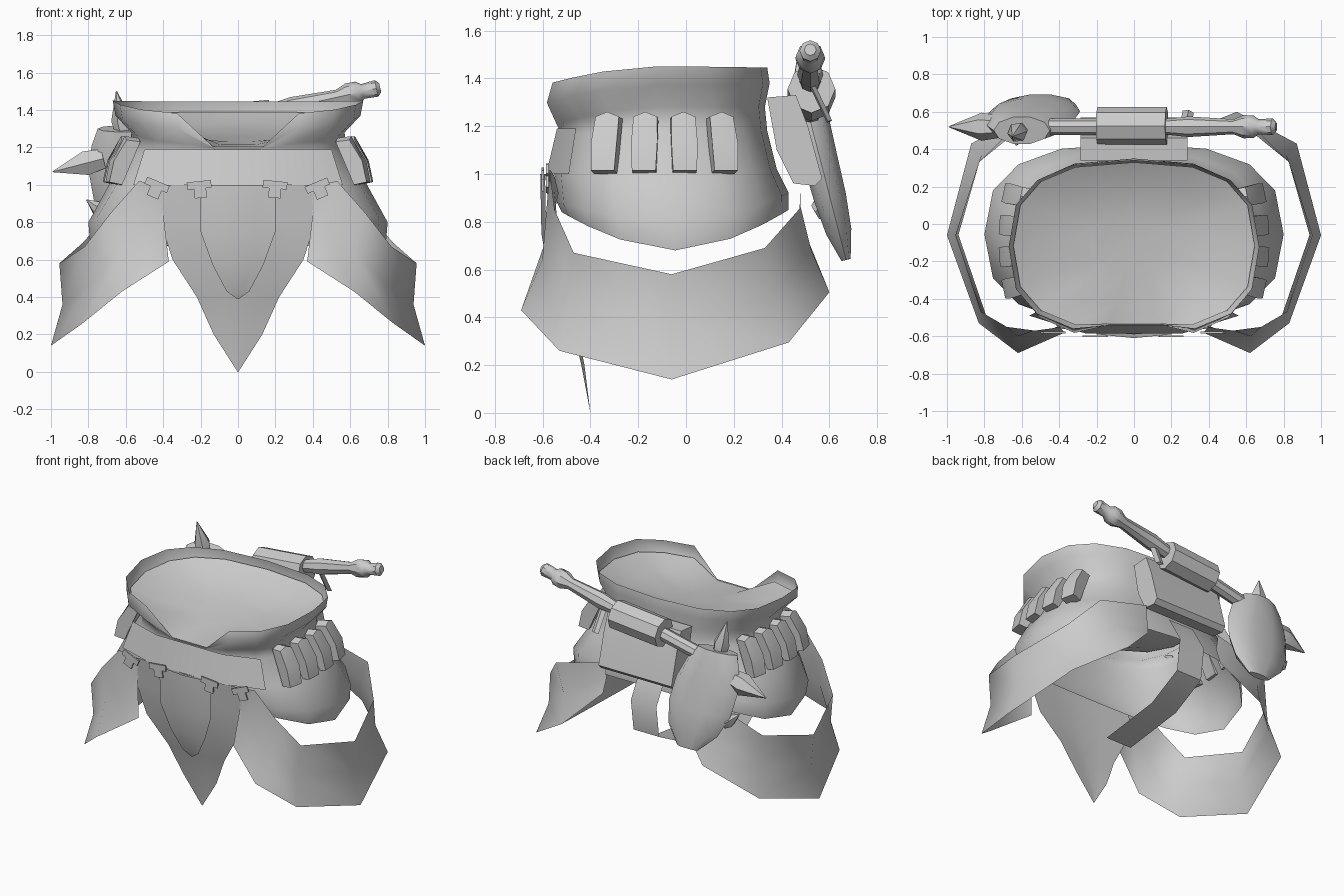
import bpy, math
from mathutils import Vector, Matrix

if "Cube" in bpy.data.objects:
    bpy.data.objects.remove(bpy.data.objects["Cube"])

grey = bpy.data.materials.new("plain grey")
grey.use_nodes = True
grey.diffuse_color = (0.6, 0.6, 0.6, 1)
grey.node_tree.nodes["Principled BSDF"].inputs["Base Color"].default_value = (0.6, 0.6, 0.6, 1)


def make(name, verts, faces, angle=40):
    mesh = bpy.data.meshes.new(name)
    mesh.from_pydata([tuple(v) for v in verts], [], faces)
    mesh.materials.append(grey)
    obj = bpy.data.objects.new(name, mesh)
    bpy.context.collection.objects.link(obj)
    bpy.ops.object.select_all(action="DESELECT")
    obj.select_set(True)
    bpy.context.view_layer.objects.active = obj
    bpy.ops.object.mode_set(mode="EDIT")
    bpy.ops.mesh.select_all(action="SELECT")
    bpy.ops.mesh.normals_make_consistent(inside=False)
    bpy.ops.object.mode_set(mode="OBJECT")
    bpy.ops.object.shade_smooth_by_angle(angle=math.radians(angle))
    return obj


def loft(name, rows, closed=True, cap_start=False, cap_end=False, angle=40):
    """Skin a list of equal-length point rows."""
    n = len(rows[0])
    faces = []
    for r in range(len(rows) - 1):
        for i in range(n if closed else n - 1):
            j = (i + 1) % n
            faces.append((r * n + i, r * n + j, (r + 1) * n + j, (r + 1) * n + i))
    if cap_start:
        faces.append(tuple(range(n)))
    if cap_end:
        faces.append(tuple(range((len(rows) - 1) * n, len(rows) * n)))
    return make(name, [p for row in rows for p in row], faces, angle)


def spin(name, start, end, profile, sides=8, scale=(1, 1)):
    """Turned shape along an axis; profile holds (fraction, radius)."""
    a, b = Vector(start), Vector(end)
    turn = (b - a).to_track_quat("Z", "Y")
    rows = []
    for t, r in profile:
        rows.append([a.lerp(b, t) + turn @ Vector((r * scale[0] * math.cos(k * math.tau / sides),
                                                  r * scale[1] * math.sin(k * math.tau / sides), 0))
                     for k in range(sides)])
    return loft(name, rows, True, True, True)


def mirrored(points, side):
    return [(x * side, y, z) for x, y, z in points]


# Waist body: rings of half width, front y, back y, side z, front z, back z;
# the notch gives y and z for the two points at the front centre
def ring(rx, front, back, zs, zf, zb, notch=None, n=16):
    pts = []
    for k in range(n):
        a = k * math.tau / n
        c, s = math.cos(a), math.sin(a)
        if s < -0.99:
            y, z = notch or (front, zf)
            pts += [(-rx * 0.2, y, z), (rx * 0.2, y, z)]
            continue
        x = rx * math.copysign(abs(c) ** 0.75, c)
        y = (front + back) / 2 + (back - front) / 2 * math.copysign(abs(s) ** 0.75, s)
        pts.append((x, y, zs + ((zf if s < 0 else zb) - zs) * abs(s) ** 1.3))
    return pts


loft("waist_body", [ring(0.79, -0.52, 0.43, 0.68, 0.84, 0.85),
                    ring(0.80, -0.54, 0.43, 0.80, 0.88, 0.92),
                    ring(0.69, -0.55, 0.38, 1.00, 1.00, 1.02),
                    ring(0.58, -0.53, 0.34, 1.18, 1.16, 1.18),
                    ring(0.57, -0.54, 0.33, 1.28, 1.21, 1.28, (-0.53, 1.185)),
                    ring(0.655, -0.61, 0.35, 1.37, 1.29, 1.38, (-0.535, 1.195)),
                    ring(0.67, -0.585, 0.34, 1.45, 1.375, 1.445, (-0.54, 1.205))], angle=60)
# Dished panel closing the top
loft("waist_top_panel", [ring(0.645, -0.565, 0.33, 1.37, 1.30, 1.39, (-0.535, 1.2)),
                         ring(0.48, -0.43, 0.22, 1.30, 1.24, 1.33, (-0.43, 1.215)),
                         ring(0.22, -0.25, 0.05, 1.26, 1.23, 1.28)], cap_end=True, angle=60)

# Belt plate across the front
loft("front_belt_plate", [
    [(-0.5, -0.46, 1.19), (-0.26, -0.54, 1.19), (0.26, -0.54, 1.19), (0.5, -0.46, 1.19)],
    [(-0.56, -0.49, 1.0), (-0.26, -0.585, 1.0), (0.26, -0.585, 1.0), (0.56, -0.49, 1.0)]],
    closed=False)


# Pointed front flaps with a soft centre ridge
def flap(name, outline):
    rows = []
    for w, y, z in outline:
        out = 0.03 * min(1, w / 0.3)
        rows.append([(-w, y, z), (-w / 2, y - out / 2, z), (0, y - out, z),
                     (w / 2, y - out / 2, z), (w, y, z)])
    return loft(name, rows, closed=False)


flap("front_flap", [(0.39, -0.56, 1.0), (0.42, -0.54, 0.82), (0.35, -0.52, 0.6),
                    (0.22, -0.465, 0.4), (0.13, -0.425, 0.2), (0.002, -0.4, 0.0)])
flap("front_flap_overlay", [(0.2, -0.59, 1.0), (0.2, -0.585, 0.75), (0.135, -0.56, 0.57),
                            (0.06, -0.53, 0.43), (0.005, -0.515, 0.39)])

# Strap hanging at the back and curling forward underneath
loft("rear_strap", [[(-0.14, y, z), (0.06, y, z)] for y, z in
                    ((0.42, 0.97), (0.53, 0.78), (0.5, 0.56), (0.25, 0.43), (-0.2, 0.37))], closed=False)

# Curved hip skirts, bowed inwards between their two edges
upper = [(0.38, -0.55, 0.99), (0.53, -0.57, 1.02), (0.68, -0.55, 0.85), (0.82, -0.47, 0.67),
         (0.955, -0.06, 0.58), (0.83, 0.33, 0.69), (0.68, 0.48, 0.86), (0.3, 0.48, 0.96)]
lower = [(0.40, -0.55, 0.85), (0.37, -0.58, 0.59), (0.62, -0.69, 0.43), (0.83, -0.53, 0.26),
         (1.0, -0.06, 0.14), (0.87, 0.43, 0.295), (0.55, 0.6, 0.505), (0.3, 0.5, 0.75)]
middle = [((a[0] + b[0]) / 2 * 0.96, (a[1] + b[1]) / 2 * 0.97, (a[2] + b[2]) / 2)
          for a, b in zip(upper, lower)]
for side, word in ((1, "left"), (-1, "right")):
    loft(word + "_hip_skirt", [mirrored(r, side) for r in (upper, middle, lower)],
         closed=False, angle=60)

    # Row of narrow pouches with peaked tops, fanned around the hip
    for i in range(4):
        centre = Vector((0.65 - 0.02 * (i in (0, 3)), -0.335 + i * 0.163, 0))
        turn = Matrix.Rotation((i - 1.5) * 0.14, 3, "Z")
        rows = []
        for x, z, w, peak in ((0, 1.0, 0.05, 0), (0.07, 1.015, 0.05, 0), (0.045, 1.13, 0.055, 0),
                              (-0.025, 1.24, 0.05, 0.02), (-0.1, 1.23, 0.05, 0.02)):
            rows.append(mirrored([centre + turn @ Vector((x, y, z + p))
                                  for y, p in ((-w, 0), (0, peak), (w, 0))], side))
        n = len(rows)
        faces = [tuple(r * 3 + c for r in range(n)) for c in (0, 2)]
        faces += [(r * 3 + c, r * 3 + c + 1, ((r + 1) % n) * 3 + c + 1, ((r + 1) % n) * 3 + c)
                  for r in range(n) for c in (0, 1)]
        make(f"{word}_pouch_{i + 1}", [p for row in rows for p in row], faces, 30)

    # Buckle tabs under the belt and on the skirt ends
    for x, y, tilt in ((0.2, -0.595, 0.1), (0.44, -0.575, -0.4)):
        turn = Matrix.Rotation(tilt * side, 3, "Y")
        shape = [(-0.07, 0.05), (0.06, 0.05), (0.06, 0.01), (0.03, 0.01), (0.03, -0.04),
                 (-0.035, -0.04), (-0.035, 0.01), (-0.07, 0.01)]
        rows = [[turn @ Vector((u, 0, v)) + Vector((x * side, y + d, 0.97)) for u, v in shape]
                for d in (0, -0.01)]
        loft(word + "_buckle_tab", rows, True, True, True, 30)

# Back pouch with rounded lower edge
section = [(0.34, 1.32), (0.46, 1.33), (0.51, 1.2), (0.57, 0.98), (0.54, 0.95), (0.45, 0.96), (0.38, 1.1)]
loft("back_pouch", [[(x, y, z) for y, z in section] for x in (-0.285, 0.285)], True, True, True)

# Club slung across the back: handle, sleeve, head and spikes
spin("club_handle", (0.76, 0.52, 1.52), (-0.58, 0.52, 1.22),
     [(0, 0.025), (0.015, 0.045), (0.07, 0.04), (0.09, 0.06), (0.13, 0.062),
      (0.17, 0.04), (0.35, 0.055), (0.42, 0.045), (1, 0.045)])
spin("handle_sleeve", (0.175, 0.525, 1.355), (-0.195, 0.525, 1.32), [(0, 0.1), (1, 0.1)], 8)

# Flat leaf-shaped head leaning outwards at the bottom
head = []
for t, w, d in ((0, 0.15, 0.075), (0.14, 0.2, 0.08), (0.35, 0.24, 0.075), (0.6, 0.24, 0.07),
                (0.82, 0.19, 0.055), (1, 0.08, 0.02)):
    mid = Vector((-0.6, 0.5, 1.3)).lerp(Vector((-0.48, 0.67, 0.64)), t)
    head.append([mid + Vector((w * math.cos(k * math.tau / 10), d * math.sin(k * math.tau / 10),
                               0.25 * d * math.sin(k * math.tau / 10))) for k in range(10)])
loft("club_head", head, True, True, True)

for i, (base, point, r) in enumerate([((-0.72, 0.52, 1.14), (-0.99, 0.52, 1.07), 0.075),
                                      ((-0.61, 0.50, 1.27), (-0.65, 0.47, 1.5), 0.055),
                                      ((-0.70, 0.58, 0.84), (-0.81, 0.56, 0.92), 0.05),
                                      ((-0.61, 0.50, 1.18), (-0.63, 0.42, 1.2), 0.05)]):
    spin(f"club_spike_{i + 1}", base, point, [(0, r * 0.8), (0.35, r), (1, 0.003)], 6)

# Small loop holding the club
spin("club_loop", (0.27, 0.5, 1.43), (0.29, 0.6, 1.22), [(0, 0.03), (1, 0.03)], 4, (1, 0.4))
